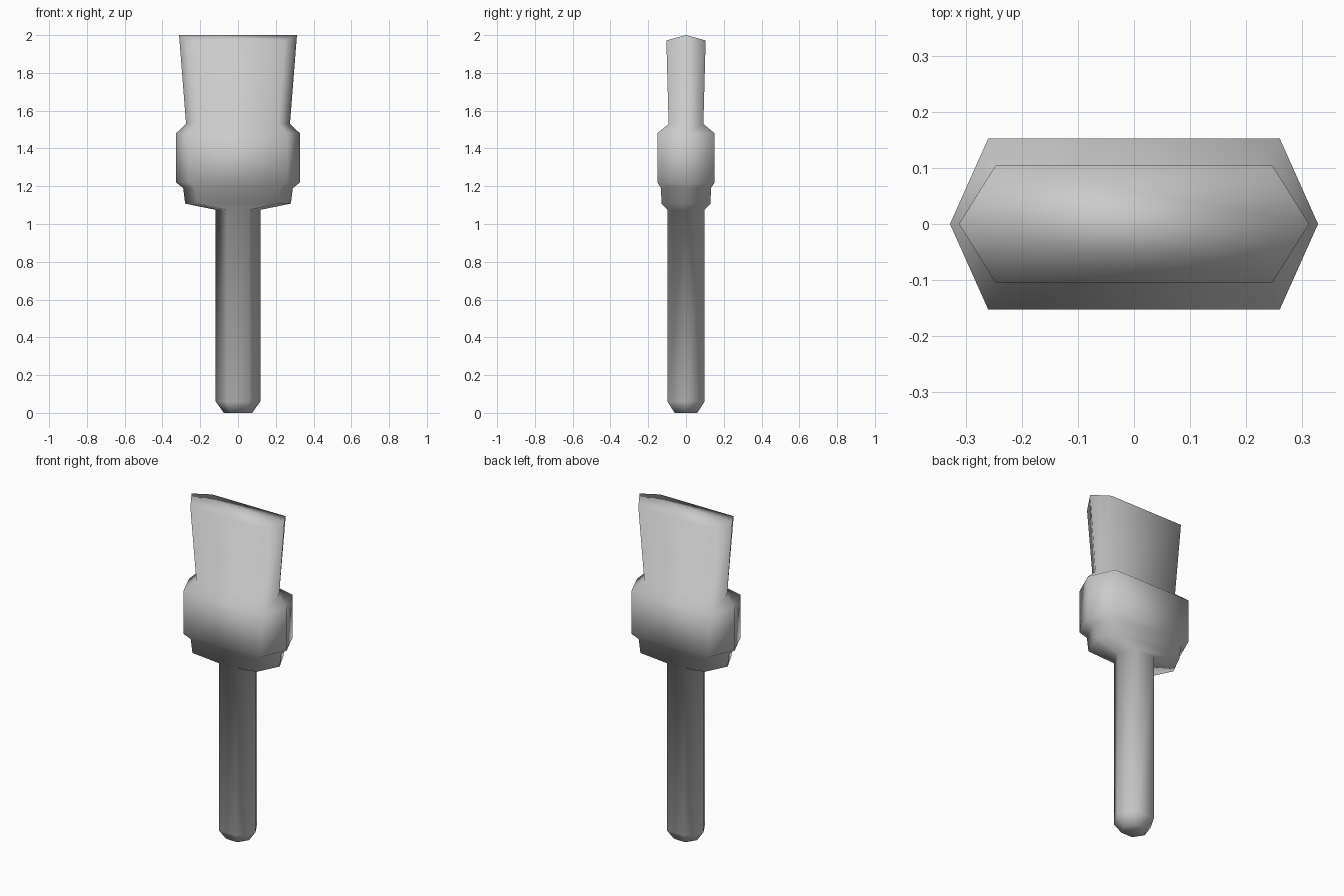
import bpy, bmesh

cube = bpy.data.objects.get("Cube")
if cube:
    bpy.data.objects.remove(cube, do_unlink=True)

grey = bpy.data.materials.new("plain grey")
grey.use_nodes = True
colour = (0.6, 0.6, 0.6, 1)
grey.diffuse_color = colour
grey.node_tree.nodes["Principled BSDF"].inputs["Base Color"].default_value = colour

# Hexagonal sections: height, side point x, corner x, corner y
sections = [
    (0.0, 0.075, 0.038, 0.06),     # handle tip
    (0.06, 0.118, 0.06, 0.098),
    (1.075, 0.118, 0.06, 0.098),   # handle top
    (1.108, 0.28, 0.215, 0.13),    # collar underside
    (1.19, 0.29, 0.225, 0.132),
    (1.22, 0.328, 0.26, 0.152),    # wide band
    (1.48, 0.328, 0.26, 0.152),
    (1.53, 0.275, 0.215, 0.092),   # bristle root
    (1.972, 0.312, 0.247, 0.104),  # bristle end
]

bm = bmesh.new()
rings = []
for z, side, cx, cy in sections:
    outline = [(side, 0), (cx, cy), (-cx, cy), (-side, 0), (-cx, -cy), (cx, -cy)]
    rings.append([bm.verts.new((x, y, z)) for x, y in outline])

# Bristle end rises to a ridge between its two side points
top = rings[-1]
for v in (top[0], top[3]):
    v.co.z = 2.0

for low, high in zip(rings, rings[1:]):
    for i in range(6):
        j = (i + 1) % 6
        bm.faces.new((low[i], low[j], high[j], high[i]))
bm.faces.new(top[:4])
bm.faces.new((top[3], top[4], top[5], top[0]))
bm.faces.new(rings[0][::-1])
bmesh.ops.recalc_face_normals(bm, faces=bm.faces)
for f in bm.faces:
    f.smooth = True

mesh = bpy.data.meshes.new("brush")
bm.to_mesh(mesh)
bm.free()
mesh.materials.append(grey)
brush = bpy.data.objects.new("brush", mesh)
bpy.context.scene.collection.objects.link(brush)
